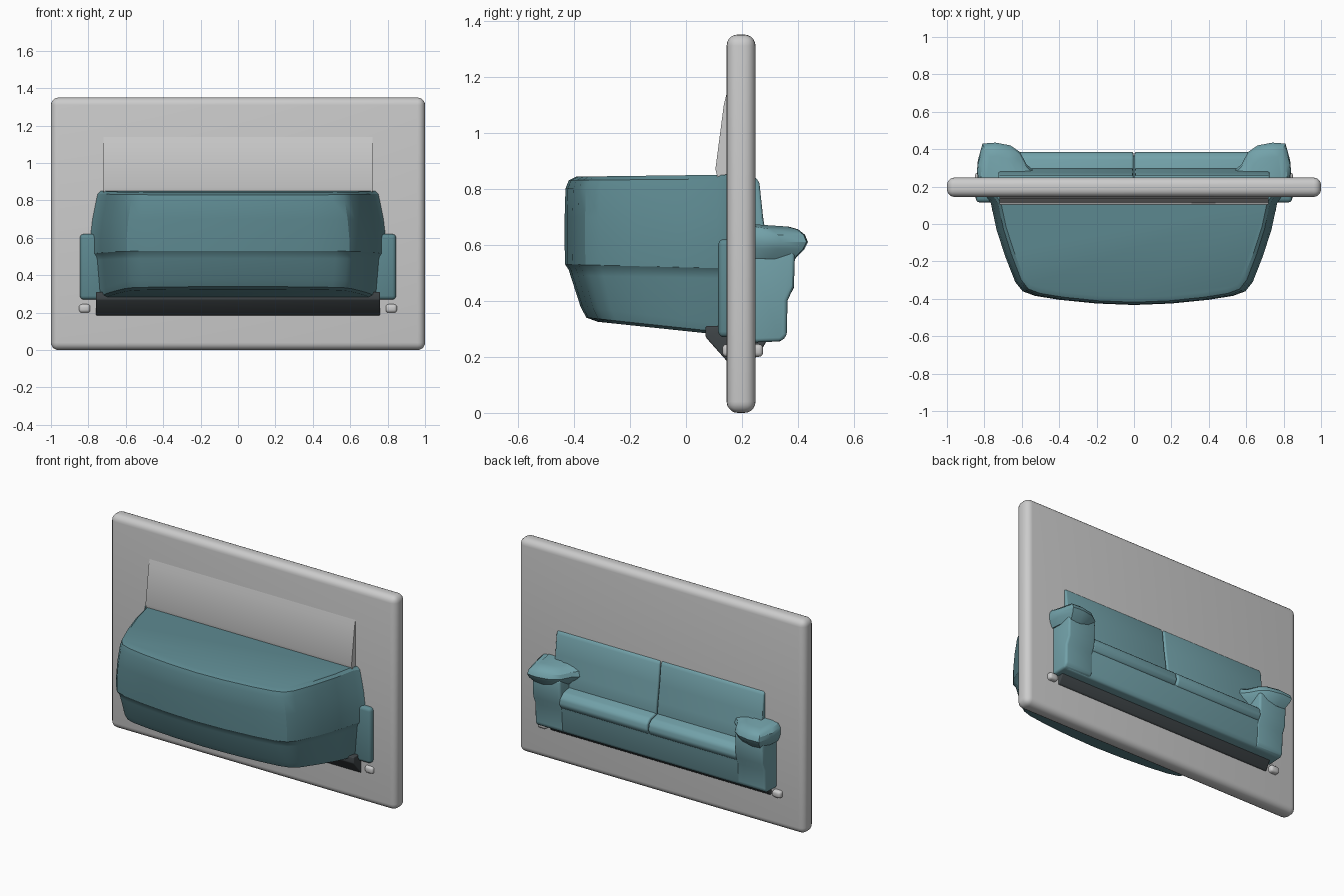
import bpy, bmesh

if "Cube" in bpy.data.objects:
    bpy.data.objects.remove(bpy.data.objects["Cube"])

def material(name, rgb):
    m = bpy.data.materials.new(name)
    m.diffuse_color = (*rgb, 1)
    m.use_nodes = True
    m.node_tree.nodes["Principled BSDF"].inputs["Base Color"].default_value = m.diffuse_color
    return m

TEAL = material("teal_fabric", (0.17, 0.36, 0.40))
DEEP = material("deep_teal_fabric", (0.11, 0.25, 0.28))
DARK = material("dark_shadow", (0.05, 0.06, 0.065))

def loft(name, rings, mat=None, bevel=0.0, segments=3):
    """Closed solid skinned through rings that have equal point counts."""
    bm = bmesh.new()
    vr = [[bm.verts.new(p) for p in ring] for ring in rings]
    n = len(vr[0])
    for a, b in zip(vr, vr[1:]):
        for i in range(n):
            j = (i + 1) % n
            bm.faces.new((a[i], a[j], b[j], b[i]))
    bm.faces.new(vr[0])
    bm.faces.new(vr[-1])
    bmesh.ops.recalc_face_normals(bm, faces=bm.faces)
    me = bpy.data.meshes.new(name)
    bm.to_mesh(me)
    bm.free()
    ob = bpy.data.objects.new(name, me)
    bpy.context.collection.objects.link(ob)
    if mat:
        me.materials.append(mat)
    bpy.ops.object.select_all(action='DESELECT')
    ob.select_set(True)
    bpy.context.view_layer.objects.active = ob
    if bevel:
        mod = ob.modifiers.new("bevel", 'BEVEL')
        mod.width, mod.segments = bevel, segments
        mod.limit_method = 'ANGLE'
        bpy.ops.object.modifier_apply(modifier=mod.name)
    bpy.ops.object.shade_smooth_by_angle()
    return ob

def box(name, x0, x1, y0, y1, z0, z1, mat=None, bevel=0.02, segments=3):
    ring = lambda z: [(x0, y0, z), (x1, y0, z), (x1, y1, z), (x0, y1, z)]
    return loft(name, [ring(z0), ring(z1)], mat, bevel, segments)

def side_prism(name, profile, x0, x1, mat=None, bevel=0.0):
    """Side profile (y, z) extruded along x."""
    return loft(name, [[(x, y, z) for y, z in profile] for x in (x0, x1)], mat, bevel)

# upright wall panel
box("panel", -1, 1, 0.145, 0.248, 0, 1.35, None, 0.04, 5)

# raised collar where the panel swells around the sofa
side_prism("upper_collar", [(0.16, 1.2), (0.135, 1.1), (0.105, 0.87), (0.115, 0.83), (0.2, 0.83)],
           -0.72, 0.72)

# large swollen body on the front of the panel
half = [(0.80, 0.16), (0.765, 0.11), (0.735, -0.03), (0.69, -0.17), (0.635, -0.31),
        (0.595, -0.36), (0.53, -0.384), (0.40, -0.405), (0.20, -0.425)]
outline = half + [(0, -0.433)] + [(-x, y) for x, y in reversed(half)]
# z at the front, z at the panel, width scale, depth scale
levels = [(0.325, 0.275, 0.93, 0.80), (0.34, 0.285, 0.955, 0.87), (0.38, 0.31, 0.965, 0.905),
          (0.49, 0.48, 0.98, 0.965), (0.51, 0.50, 0.985, 0.975), (0.53, 0.515, 1.0, 0.998),
          (0.60, 0.60, 1.0, 1.0), (0.70, 0.70, 0.985, 1.0), (0.80, 0.80, 0.96, 0.995),
          (0.83, 0.835, 0.95, 0.975), (0.843, 0.85, 0.93, 0.93)]
rings = []
for zf, zb, sx, sy in levels:
    ring = []
    for x, y in outline:
        t = (0.16 - y) / 0.593
        ring.append((x * sx, 0.16 + (y - 0.16) * sy, zb + (zf - zb) * t))
    rings.append(ring)
loft("front_body", rings, DEEP)

# dark skirts under both sides
side_prism("front_skirt", [(0.17, 0.17), (0.15, 0.18), (0.07, 0.27), (0.07, 0.31), (0.17, 0.31)],
           -0.76, 0.76, DARK, 0.006)
side_prism("rear_skirt", [(0.22, 0.19), (0.255, 0.20), (0.29, 0.26), (0.22, 0.28)],
           -0.77, 0.77, DARK, 0.006)

# sofa base and the pairs of cushions on the back
side_prism("sofa_base", [(0.2, 0.25), (0.34, 0.255), (0.355, 0.28), (0.36, 0.40), (0.37, 0.43), (0.2, 0.44)],
           -0.78, 0.78, TEAL, 0.01)
for s, label in ((-1, "left"), (1, "right")):
    xs = lambda a, b: sorted((s * a, s * b))
    side_prism(label + "_seat_cushion",
               [(0.2, 0.42), (0.37, 0.42), (0.388, 0.45), (0.382, 0.49), (0.355, 0.515), (0.2, 0.545)],
               *xs(0.003, 0.62), TEAL, 0.012)
    side_prism(label + "_back_cushion",
               [(0.2, 0.5), (0.30, 0.5), (0.29, 0.60), (0.275, 0.70), (0.262, 0.82), (0.25, 0.84), (0.2, 0.845)],
               *xs(0.003, 0.725), TEAL, 0.01)
    # arm upright and its rolled, overhanging top
    side_prism(label + "_arm",
               [(0.2, 0.25), (0.34, 0.255), (0.36, 0.275), (0.362, 0.40), (0.385, 0.45), (0.39, 0.60), (0.2, 0.62)],
               *xs(0.61, 0.805), TEAL, 0.02)
    plan = [(0.50, 0.20), (0.52, 0.27), (0.575, 0.32), (0.61, 0.385), (0.66, 0.42),
            (0.74, 0.435), (0.81, 0.43), (0.835, 0.34), (0.84, 0.28), (0.83, 0.20)]
    top = []
    for z, k, dy in ((0.55, 0.82, -0.045), (0.585, 0.95, -0.012), (0.61, 1, 0),
                     (0.635, 0.97, -0.01), (0.655, 0.85, -0.035), (0.665, 0.65, -0.07)):
        top.append([(s * (0.7 + (x - 0.7) * k), max(0.2, y + dy),
                     z + (0.01 if y < 0.3 and z > 0.62 else 0)) for x, y in plan])
    loft(label + "_arm_top", top, TEAL)
    # arm showing through the front of the panel, and small foot
    box(label + "_arm_back", *xs(0.70, 0.845), 0.115, 0.2, 0.27, 0.62, DEEP, 0.02)
    box(label + "_foot", *xs(0.79, 0.85), 0.13, 0.275, 0.20, 0.245, None, 0.015)
